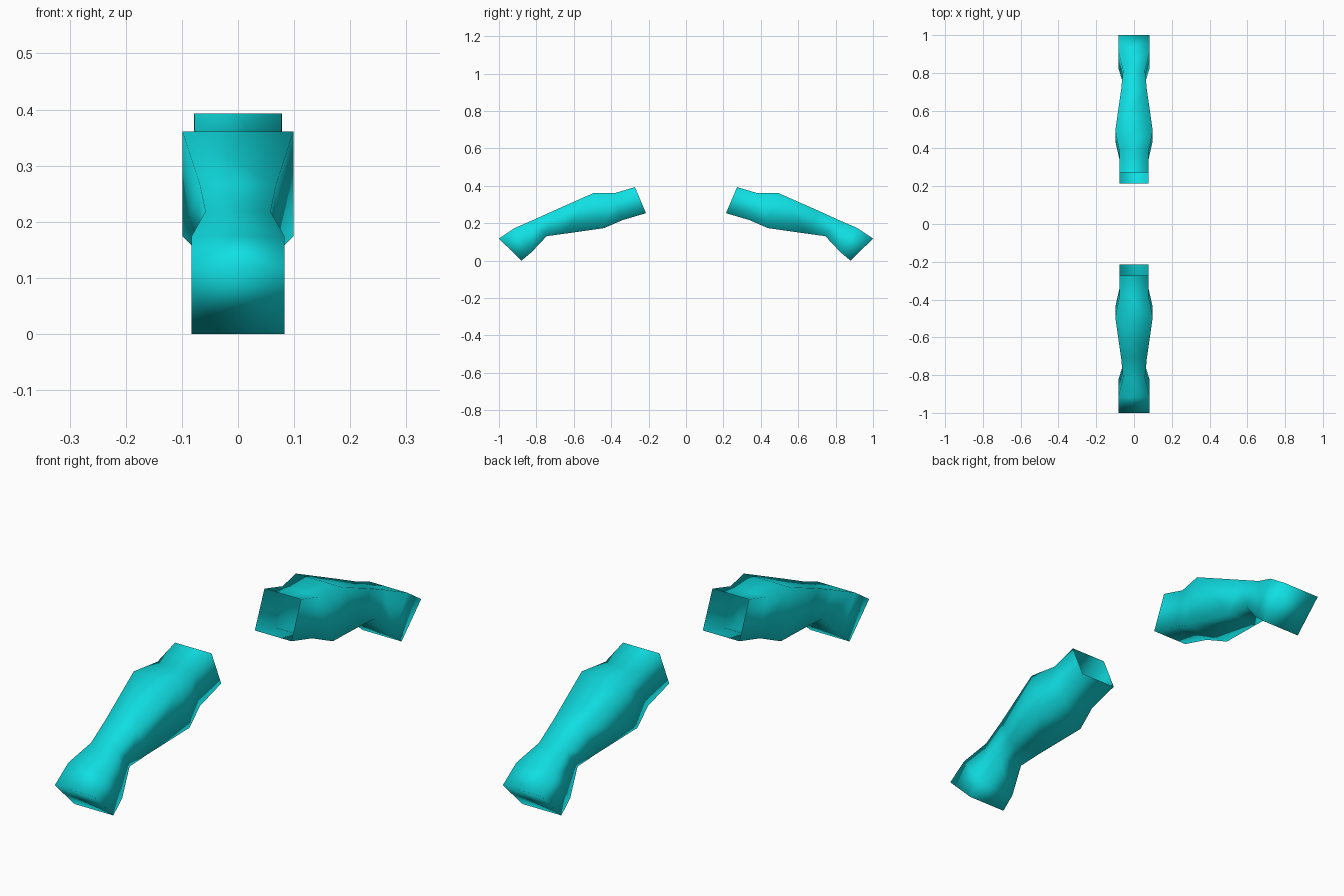
import bpy
import bmesh

if "Cube" in bpy.data.objects:
    bpy.data.objects.remove(bpy.data.objects["Cube"])

teal = bpy.data.materials.new("bright_teal")
teal.diffuse_color = (0.005, 0.74, 0.77, 1.0)
teal.use_nodes = True
teal.node_tree.nodes["Principled BSDF"].inputs["Base Color"].default_value = teal.diffuse_color

# Cross-sections from open inner end to closed outer end:
# half width, (y, z) of upper edge, (y, z) of lower edge
RINGS = [
    (0.078, (0.273, 0.393), (0.214, 0.254)),
    (0.077, (0.382, 0.361), (0.342, 0.216)),
    (0.099, (0.495, 0.361), (0.438, 0.174)),
    (0.068, (0.710, 0.266), (0.650, 0.144)),
    (0.058, (0.815, 0.218), (0.745, 0.131)),
    (0.083, (0.917, 0.174), (0.826, 0.045)),
    (0.083, (1.000, 0.118), (0.880, 0.000)),
]


def make_limb(name, side):
    """Four-sided tapering tube running outward along side * y."""
    bm = bmesh.new()
    loops = []
    for w, (yt, zt), (yb, zb) in RINGS:
        corners = [(-w, yt, zt), (w, yt, zt), (w, yb, zb), (-w, yb, zb)]
        loops.append([bm.verts.new((x, side * y, z)) for x, y, z in corners])
    for a, b in zip(loops, loops[1:]):
        for i in range(4):
            j = (i + 1) % 4
            bm.faces.new((a[i], a[j], b[j], b[i]))
    # outer end cap, inner end stays open
    bm.faces.new(loops[-1])
    bmesh.ops.recalc_face_normals(bm, faces=bm.faces)
    # make sure the top faces look upward
    bm.faces.ensure_lookup_table()
    if bm.faces[0].normal.z < 0:
        bmesh.ops.reverse_faces(bm, faces=bm.faces)
    for f in bm.faces:
        f.smooth = True
    mesh = bpy.data.meshes.new(name)
    bm.to_mesh(mesh)
    bm.free()
    mesh.materials.append(teal)
    obj = bpy.data.objects.new(name, mesh)
    bpy.context.collection.objects.link(obj)


make_limb("front_limb", -1)
make_limb("back_limb", 1)
